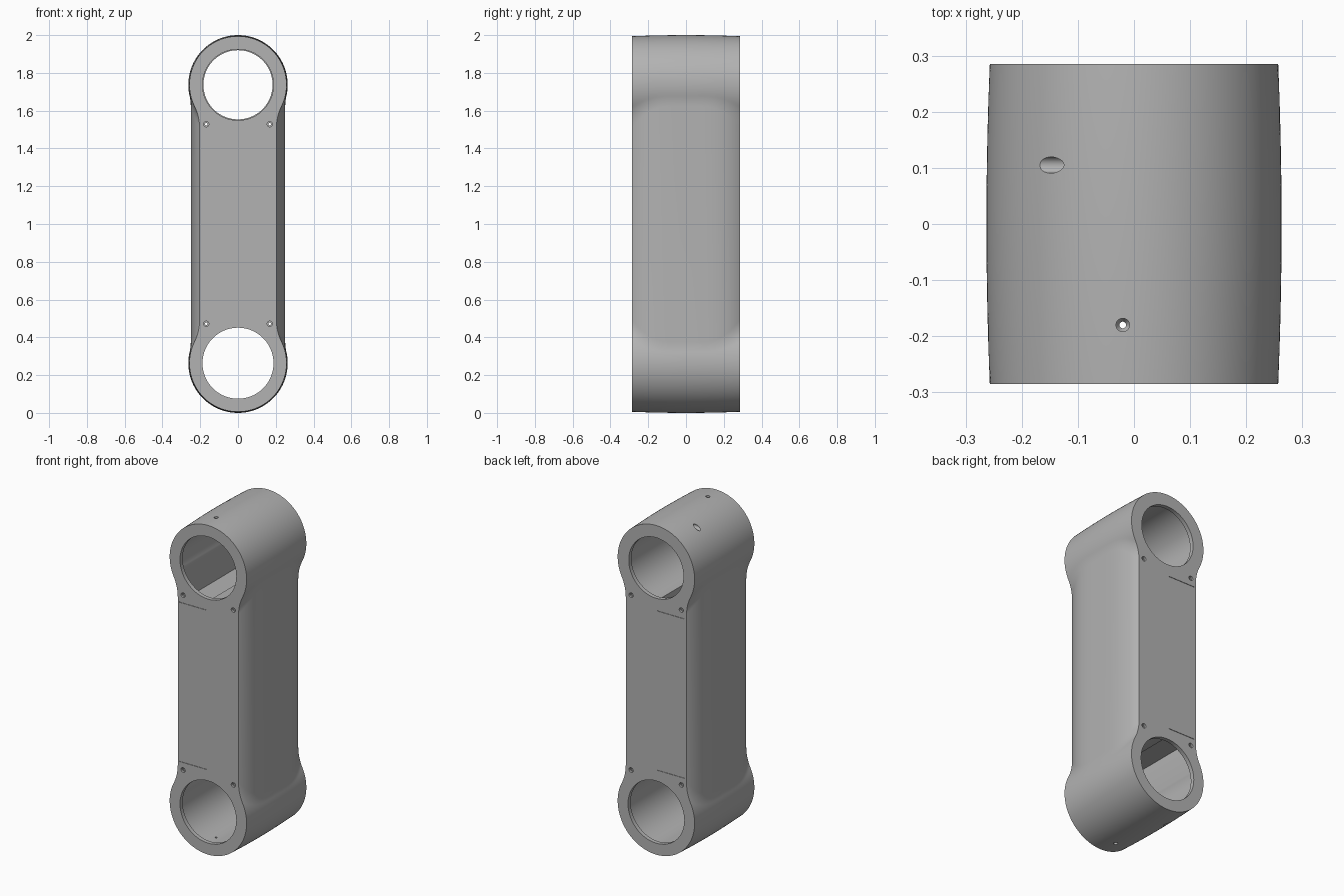
import bpy, bmesh, math
from mathutils import Matrix, Vector

cube = bpy.data.objects.get("Cube")
if cube:
    bpy.data.objects.remove(cube, do_unlink=True)

HALF = 0.285          # half depth along y
EYE = 0.737           # eye centre, measured from mid height
MID = 1.0

grey = bpy.data.materials.new("satin grey")
grey.use_nodes = True
grey.diffuse_color = (0.45, 0.45, 0.45, 1)
grey.node_tree.nodes["Principled BSDF"].inputs["Base Color"].default_value = (0.45, 0.45, 0.45, 1)


def make_object(name, bm):
    bmesh.ops.recalc_face_normals(bm, faces=bm.faces)
    mesh = bpy.data.meshes.new(name)
    bm.to_mesh(mesh)
    bm.free()
    obj = bpy.data.objects.new(name, mesh)
    bpy.context.collection.objects.link(obj)
    mesh.materials.append(grey)
    return obj


def outline(y):
    """Link outline at depth y: two round eyes blended into a crowned web."""
    t = abs(y) / HALF
    eye_r = 0.263 - 0.006 * t ** 2
    web = 0.25 - 0.047 * t ** 4
    fillet = 0.26
    drop = math.sqrt((eye_r + fillet) ** 2 - (web + fillet) ** 2)
    dip = math.atan2(drop, web + fillet)
    quarter = []
    for i in range(41):
        a = math.pi / 2 - (math.pi / 2 + dip) * i / 40
        quarter.append((eye_r * math.cos(a), EYE + eye_r * math.sin(a)))
    for i in range(1, 13):
        a = dip * (1 - i / 12)
        quarter.append((web + fillet - fillet * math.cos(a),
                        EYE - drop + fillet * math.sin(a)))
    right = quarter + [(x, -z) for x, z in reversed(quarter)]
    left = [(-x, z) for x, z in reversed(right[1:-1])]
    return [Vector((x, y, z + MID)) for x, z in right + left]


# Main body lofted through the depth
bm = bmesh.new()
steps = 28
rings = []
for k in range(steps + 1):
    y = HALF * math.sin(math.pi * (k / steps - 0.5))
    rings.append([bm.verts.new(p) for p in outline(y)])
for a, b in zip(rings, rings[1:]):
    n = len(a)
    for i in range(n):
        j = (i + 1) % n
        bm.faces.new((a[i], a[j], b[j], b[i]))
bm.faces.new(rings[0])
bm.faces.new(rings[-1])
body = make_object("link_body", bm)

cutters = []


def lathe_cut(name, profile, place, sides):
    """Closed turned cutter; profile is (radius, distance along local z)."""
    bm = bmesh.new()
    loops = []
    for r, h in profile:
        loops.append([bm.verts.new(place @ Vector((r * math.cos(math.tau * i / sides),
                                                  r * math.sin(math.tau * i / sides), h)))
                      for i in range(sides)])
    for a, b in zip(loops, loops[1:]):
        for i in range(sides):
            j = (i + 1) % sides
            bm.faces.new((a[i], a[j], b[j], b[i]))
    bm.faces.new(loops[0])
    bm.faces.new(loops[-1])
    cutters.append(make_object(name, bm))


def box_cut(name, low, high):
    low, high = Vector(low), Vector(high)
    bm = bmesh.new()
    bmesh.ops.create_cube(bm, size=1)
    for v in bm.verts:
        v.co = (low + high) / 2 + v.co * (high - low)
    cutters.append(make_object(name, bm))


def along_y(x, z):
    return Matrix.Translation((x, 0, z)) @ Matrix.Rotation(-math.pi / 2, 4, "X")


for side, tag in ((1, "upper"), (-1, "lower")):
    centre = MID + side * EYE
    # Bearing bore with a retaining lip at each end
    back_lip = 0.183 if side > 0 else 0.188
    lathe_cut(tag + "_bore",
              [(0.188, -0.4), (0.188, -0.26), (0.2, -0.26), (0.2, 0.26),
               (back_lip, 0.26), (back_lip, 0.4)], along_y(0, centre), 96)
    # Pocket from the bore into the web
    zs = sorted((MID + side * 0.48, MID + side * 0.68))
    box_cut(tag + "_pocket", (-0.19, -0.25, zs[0]), (0, 0.25, zs[1]))
    # Bolt holes with counterbores on both faces
    for x in (-0.168, 0.168):
        lathe_cut(tag + "_bolt_hole",
                  [(0.014, -0.35), (0.014, -0.272), (0.007, -0.272), (0.007, 0.272),
                   (0.014, 0.272), (0.014, 0.35)], along_y(x, MID + side * 0.528), 20)
    # Cross drilling that grazes the bore
    cross = Matrix.Translation((-0.3, 0.105, MID + side * 0.953)) @ Matrix.Rotation(math.pi / 2, 4, "Y")
    lathe_cut(tag + "_cross_hole", [(0.0145, 0), (0.0145, 0.42)], cross, 24)
    # Fine seam lines on both faces
    for y in (-HALF, HALF):
        z = MID + side * 0.481
        box_cut(tag + "_seam", (-0.19, y - 0.003, z - 0.002), (-0.01, y + 0.003, z + 0.002))

# Long oil passage with widened ends
lathe_cut("oil_passage",
          [(0.012, -1.1), (0.012, -0.975), (0.006, -0.965), (0.006, 0.965),
           (0.012, 0.975), (0.012, 1.1)], Matrix.Translation((-0.02, -0.18, MID)), 20)

# Apply the cuts
bpy.context.view_layer.objects.active = body
for cutter in cutters:
    cutter.hide_render = True
    mod = body.modifiers.new("cut", "BOOLEAN")
    mod.operation = "DIFFERENCE"
    mod.solver = "EXACT"
    mod.object = cutter
    bpy.ops.object.modifier_apply(modifier=mod.name)
    bpy.data.objects.remove(cutter, do_unlink=True)

bpy.ops.object.select_all(action="DESELECT")
body.select_set(True)
bpy.ops.object.shade_smooth_by_angle(angle=math.radians(25))
